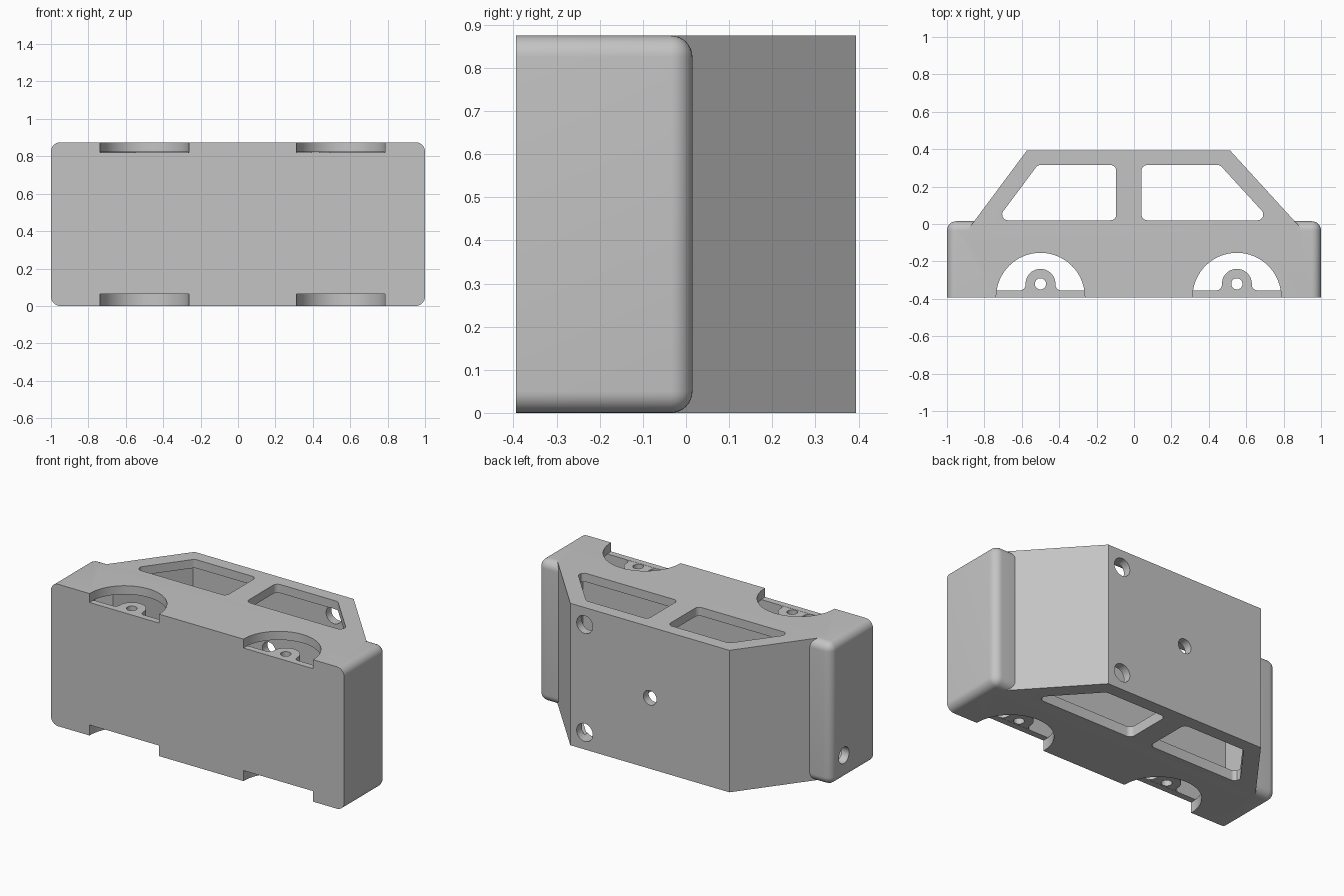
import bpy, bmesh
from math import pi, cos, sin, radians, hypot
from mathutils import Matrix, Vector

if "Cube" in bpy.data.objects:
    bpy.data.objects.remove(bpy.data.objects["Cube"])

grey = bpy.data.materials.new("plain_grey")
grey.use_nodes = True
grey.diffuse_color = (0.55, 0.55, 0.55, 1)
grey.node_tree.nodes["Principled BSDF"].inputs["Base Color"].default_value = (0.55, 0.55, 0.55, 1)

HALF, WIDTH = 0.394, 0.875           # half height of the car along y, width along z
IN_LOW, IN_HIGH = 0.063, 0.822       # inner faces of the side walls
FLOOR, HOOD, WALL = -0.355, 0.015, 0.05
WHEELS = (-0.5, 0.55)
REAR, FRONT = (-0.572, -0.745), (0.513, 0.913)   # roof corner x, run per unit drop


def add_object(name, bm):
    bmesh.ops.recalc_face_normals(bm, faces=bm.faces)
    mesh = bpy.data.meshes.new(name)
    bm.to_mesh(mesh)
    bm.free()
    mesh.materials.append(grey)
    obj = bpy.data.objects.new(name, mesh)
    bpy.context.collection.objects.link(obj)
    return obj


def prism(name, points, low, high, matrix=None):
    bm = bmesh.new()
    face = bm.faces.new([bm.verts.new((x, y, low)) for x, y in points])
    top = bmesh.ops.extrude_face_region(bm, geom=[face])["geom"]
    bmesh.ops.translate(bm, vec=(0, 0, high - low),
                        verts=[v for v in top if isinstance(v, bmesh.types.BMVert)])
    if matrix:
        bm.transform(matrix)
    return add_object(name, bm)


def arc(cx, cy, r, start=0, end=2 * pi, steps=32):
    return [(cx + r * cos(start + (end - start) * i / steps),
             cy + r * sin(start + (end - start) * i / steps)) for i in range(steps + 1)]


def circle(cx, cy, r, steps=32):
    return arc(cx, cy, r, steps=steps)[:-1]


def rounded(points, r, steps=6):
    """Fillet every corner of a convex outline."""
    out = []
    for i, p in enumerate(points):
        p = Vector(p)
        a = (Vector(points[i - 1]) - p).normalized()
        b = (Vector(points[(i + 1) % len(points)]) - p).normalized()
        half = a.angle(b) / 2
        centre = p + (a + b).normalized() * r / sin(half)
        t0 = p + a * r / (sin(half) / cos(half)) - centre
        t1 = p + b * r / (sin(half) / cos(half)) - centre
        for k in range(steps + 1):
            out.append(tuple(centre + t0.lerp(t1, k / steps).normalized() * r))
    return out


def combine(obj, other, operation="DIFFERENCE"):
    mod = obj.modifiers.new("combine", "BOOLEAN")
    mod.operation, mod.solver, mod.object = operation, "EXACT", other
    bpy.context.view_layer.objects.active = obj
    bpy.ops.object.modifier_apply(modifier=mod.name)
    bpy.data.objects.remove(other)


def slope_x(end, y, inset=0):
    corner, run = end
    side = -1 if run < 0 else 1
    return corner + run * (HALF - y) - side * inset * hypot(1, run)


# Lower body: box with rounded ends and hood, sharp underside
bm = bmesh.new()
bmesh.ops.create_cube(bm, size=1)
bmesh.ops.scale(bm, vec=(2, HOOD + HALF, WIDTH), verts=bm.verts)
bmesh.ops.translate(bm, vec=(0, (HOOD - HALF) / 2, WIDTH / 2), verts=bm.verts)
soft = [e for e in bm.edges if any(v.co.y > 0 for v in e.verts)]
bmesh.ops.bevel(bm, geom=soft, offset=0.05, segments=8, profile=0.5, affect="EDGES")
body = add_object("car_body", bm)

# Cabin
foot = -0.018
cabin = [(slope_x(REAR, HALF), HALF), (slope_x(REAR, foot), foot), (slope_x(REAR, foot), -0.1),
         (slope_x(FRONT, foot), -0.1), (slope_x(FRONT, foot), foot), (slope_x(FRONT, HALF), HALF)]
combine(body, prism("cabin", cabin, 0, WIDTH), "UNION")

# Hollow interior
top, ledge, end = HALF - WALL, HOOD - WALL, 1 - WALL
inside = [(slope_x(REAR, top, WALL), top), (slope_x(REAR, ledge, WALL), ledge), (-end, ledge),
          (-end, FLOOR), (end, FLOOR), (end, ledge),
          (slope_x(FRONT, ledge, WALL), ledge), (slope_x(FRONT, top, WALL), top)]
combine(body, prism("interior", inside, IN_LOW, IN_HIGH))

# Side windows, cut through both walls
rear_window = [(-0.735, 0.02), (-0.095, 0.02), (-0.095, 0.315), (-0.515, 0.315)]
front_window = [(0.04, 0.02), (0.73, 0.02), (0.46, 0.315), (0.04, 0.315)]
for outline in (rear_window, front_window):
    combine(body, prism("side_window", rounded(outline, 0.03), -0.1, WIDTH + 0.1))

# Windscreens, cut square to the sloping ends
for slope in (REAR, FRONT):
    low, high = 0.08, 0.37
    a = Vector((slope_x(slope, low), low, 0))
    b = Vector((slope_x(slope, high), high, 0))
    u, v = (b - a).normalized(), Vector((0, 0, 1))
    frame = Matrix((u, v, u.cross(v))).transposed().to_4x4()
    frame.translation = a
    length = (b - a).length
    outline = [(0, 0.066), (length, 0.066), (length, 0.82), (0, 0.82)]
    combine(body, prism("windscreen", rounded(outline, 0.03), -0.12, 0.12, frame))

# Wheel arches, open through the floor edge on both sides
for x in WHEELS:
    for low, high in ((-0.1, 0.065), (0.82, WIDTH + 0.1)):
        combine(body, prism("wheel_arch", circle(x, -0.391, 0.237, 64), low, high))

# Roof holes, drilled along y
along_y = Matrix.Rotation(pi / 2, 4, "X")
for x, z, r in ((0.415, 0.105, 0.055), (0.415, 0.77, 0.055), (-0.03, 0.4375, 0.045)):
    combine(body, prism("roof_hole", circle(x, z, r), -0.5, -0.25, along_y))

# Lamp holes, drilled along x in one end
along_x = Matrix(((0, 0, 1, 0), (1, 0, 0, 0), (0, 1, 0, 0), (0, 0, 0, 1)))
for z in (0.15, 0.725):
    combine(body, prism("lamp_hole", circle(-0.11, z, 0.05), -1.1, -0.9, along_x))

# Axle brackets standing on the floor
parts = [body]
axle_y, r, fillet, thick = -0.32, 0.08, 0.03, 0.05
for end_name, x in zip(("rear", "front"), WHEELS):
    for side, low in (("right", 0.066), ("left", 0.819 - thick)):
        outline = [(x - r - fillet, FLOOR - 0.01), (x + r + fillet, FLOOR - 0.01)]
        outline += arc(x + r + fillet, FLOOR + fillet, fillet, 1.5 * pi, pi, 6)
        outline += arc(x, axle_y, r, 0, pi, 24)
        outline += arc(x - r - fillet, FLOOR + fillet, fillet, 0, -0.5 * pi, 6)
        bracket = prism(f"{end_name}_{side}_axle_bracket", outline, low, low + thick)
        combine(bracket, prism("axle_hole", circle(x, axle_y, 0.03), low - 0.1, low + 0.2))
        parts.append(bracket)

# Smooth the rounded surfaces, keep hard edges
bpy.ops.object.select_all(action="DESELECT")
for part in parts:
    part.select_set(True)
bpy.context.view_layer.objects.active = body
bpy.ops.object.shade_smooth_by_angle(angle=radians(30))
